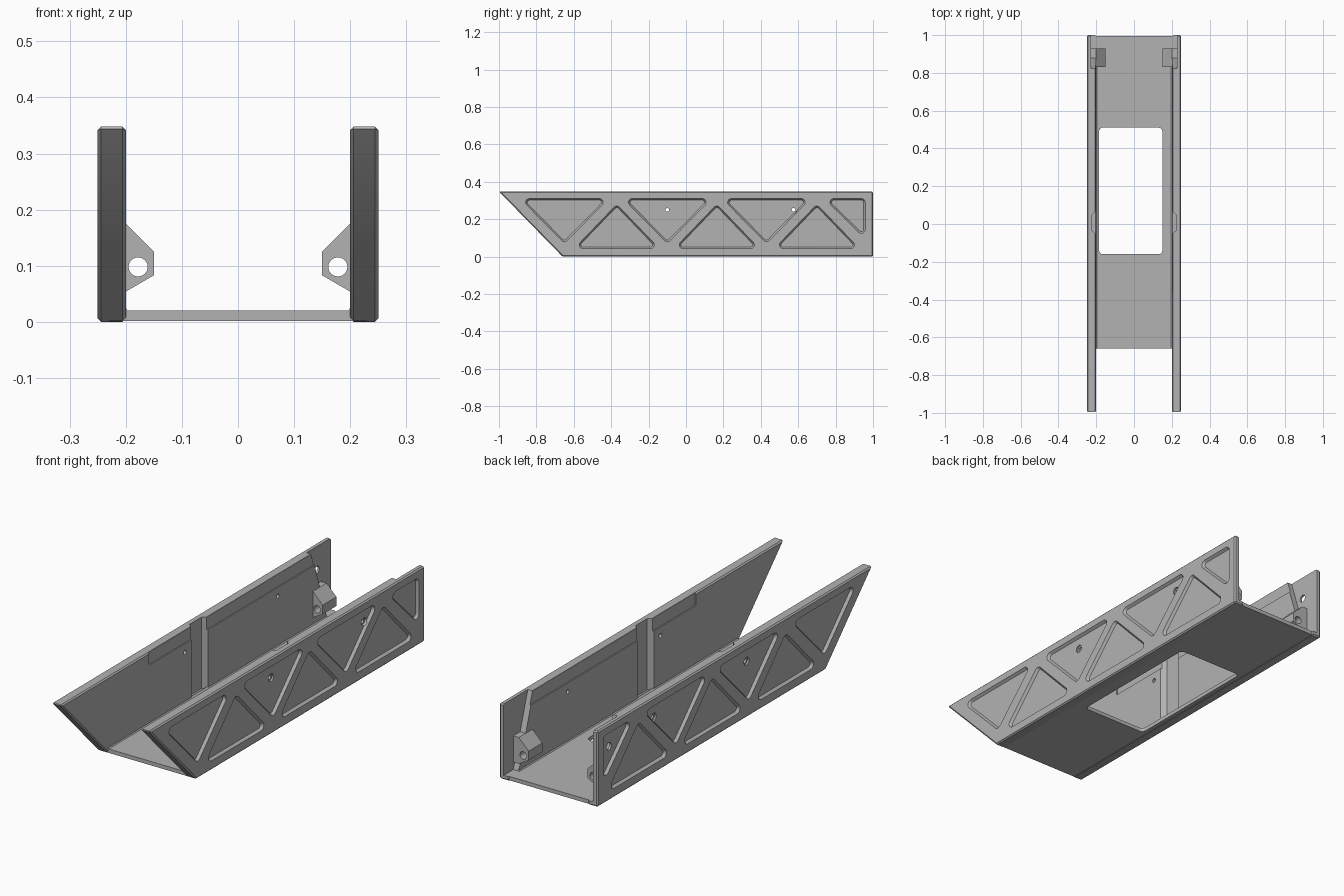
import bpy, bmesh, math
from mathutils import Matrix, Vector

if "Cube" in bpy.data.objects:
    bpy.data.objects.remove(bpy.data.objects["Cube"], do_unlink=True)

grey = bpy.data.materials.new("plain_grey")
grey.use_nodes = True
grey.diffuse_color = (0.45, 0.45, 0.45, 1)
grey.node_tree.nodes["Principled BSDF"].inputs["Base Color"].default_value = (0.45, 0.45, 0.45, 1)


def hull(name, points, bevel=0.0):
    """Convex solid around a set of points, with merged flat faces."""
    bm = bmesh.new()
    for p in points:
        bm.verts.new(p)
    made = bmesh.ops.convex_hull(bm, input=bm.verts)
    loose = set(made["geom_interior"]) | set(made["geom_unused"])
    bmesh.ops.delete(bm, geom=[g for g in loose if isinstance(g, bmesh.types.BMVert)], context="VERTS")
    bmesh.ops.dissolve_limit(bm, angle_limit=0.01, verts=bm.verts, edges=bm.edges)
    if bevel:
        bmesh.ops.bevel(bm, geom=bm.edges[:], offset=bevel, segments=1, affect="EDGES")
    bmesh.ops.recalc_face_normals(bm, faces=bm.faces)
    mesh = bpy.data.meshes.new(name)
    bm.to_mesh(mesh)
    bm.free()
    mesh.materials.append(grey)
    ob = bpy.data.objects.new(name, mesh)
    bpy.context.collection.objects.link(ob)
    return ob


def slab(profile, x0, x1):
    """Side profile in y, z stretched along x."""
    return [(x, y, z) for x in (x0, x1) for y, z in profile]


def box(x0, x1, y0, y1, z0, z1):
    return slab([(y0, z0), (y1, z0), (y1, z1), (y0, z1)], x0, x1)


def discs(centres, r, n=24):
    """Rounded outline made from circles at its corners."""
    steps = [math.tau * i / n for i in range(n)]
    return [(a + r * math.cos(t), b + r * math.sin(t)) for a, b in centres for t in steps]


def cut(target, points):
    cutter = hull("cutter", points)
    cutter.hide_render = True
    mod = target.modifiers.new("cut", "BOOLEAN")
    mod.operation, mod.solver, mod.object = "DIFFERENCE", "EXACT", cutter
    bpy.context.view_layer.objects.active = target
    bpy.ops.object.modifier_apply(modifier=mod.name)
    bpy.data.objects.remove(cutter, do_unlink=True)


def mirrored(ob, name):
    copy = ob.copy()
    copy.data = ob.data.copy()
    copy.name = name
    copy.data.transform(Matrix.Scale(-1, 4, Vector((1, 0, 0))))
    copy.data.flip_normals()
    bpy.context.collection.objects.link(copy)
    return copy


H = 0.348       # wall height
OUT, IN = 0.25, 0.2

# Side wall with a raked front end
wall = hull("wall_positive_x", slab([(-1, H), (1, H), (1, 0), (-0.66, 0)], IN, OUT), 0.006)

# Truss pockets on the outer face, with sloping rims
pockets = [[(m - 0.18, 0.063), (m + 0.18, 0.063), (m, 0.25)] for m in (-0.37, 0.165, 0.7)]
pockets += [[(m - 0.187, 0.29), (m + 0.187, 0.29), (m, 0.1)] for m in (-0.65, -0.1, 0.43)]
pockets.append([(0.79, 0.29), (0.938, 0.29), (0.938, 0.145)])
for centres in pockets:
    floor_ring = slab(discs(centres, 0.012), OUT - 0.012, OUT - 0.012)
    rim_ring = slab(discs(centres, 0.022), OUT + 0.002, OUT + 0.002)
    cut(wall, floor_ring + rim_ring)

# Inner recesses: upper strip, middle channel, thin rear end
cut(wall, box(0.1, 0.205, -0.36, 0.9, 0.29, 0.4))
channel = [(0.18, -0.07), (0.18, 0.085), (0.222, 0.05), (0.222, -0.035)]
cut(wall, [(x, y, z) for x, y in channel for z in (0.02, 0.4)])
rear = [(0.82, 0.36), (1.1, 0.36), (1.1, 0.02), (0.93, 0.02), (0.93, 0.26)]
cut(wall, slab(rear, 0.1, 0.228))

# Stepped screw holes
for y in (-0.1, 0.575):
    cut(wall, slab(discs([(y, 0.25)], 0.018), OUT - 0.02, 0.3))
    cut(wall, slab(discs([(y, 0.25)], 0.01), 0.1, 0.3))

other_wall = mirrored(wall, "wall_negative_x")
cut(other_wall, slab(discs([(0.9, 0.24)], 0.017), -0.3, -0.1))

# Floor with a rounded, off-centre opening
floor = hull("floor", box(-0.23, 0.23, -0.66, 0.995, 0.002, 0.02))
corners = [(x, y) for x in (-0.165, 0.13) for y in (-0.14, 0.49)]
cut(floor, [(x, y, z) for x, y in discs(corners, 0.02) for z in (-0.1, 0.1)])

# Angled strip where the wall meets the floor
strip = hull("base_strip", [(x, y, z) for y in (-0.66, 0.93)
                            for x, z in ((0.195, 0.019), (0.203, 0.019), (0.203, 0.028))])
mirrored(strip, "base_strip_mirror")

# Rear lugs with a through hole
lug_shape = [(0.23, 0.175), (0.2, 0.175), (0.15, 0.125), (0.15, 0.083), (0.2, 0.054), (0.23, 0.054)]
lug = hull("rear_lug", [(x, y, z) for x, z in lug_shape for y in (0.83, 0.93)])
cut(lug, [(x, y, z) for x, z in discs([(0.178, 0.098)], 0.017) for y in (0.7, 1.1)])
mirrored(lug, "rear_lug_mirror")

# Smooth only the small rounded corners
bpy.ops.object.select_all(action="DESELECT")
for ob in bpy.context.collection.objects:
    if ob.type == "MESH" and grey.name in ob.data.materials:
        ob.select_set(True)
        bpy.context.view_layer.objects.active = ob
bpy.ops.object.shade_smooth_by_angle(angle=math.radians(25))
